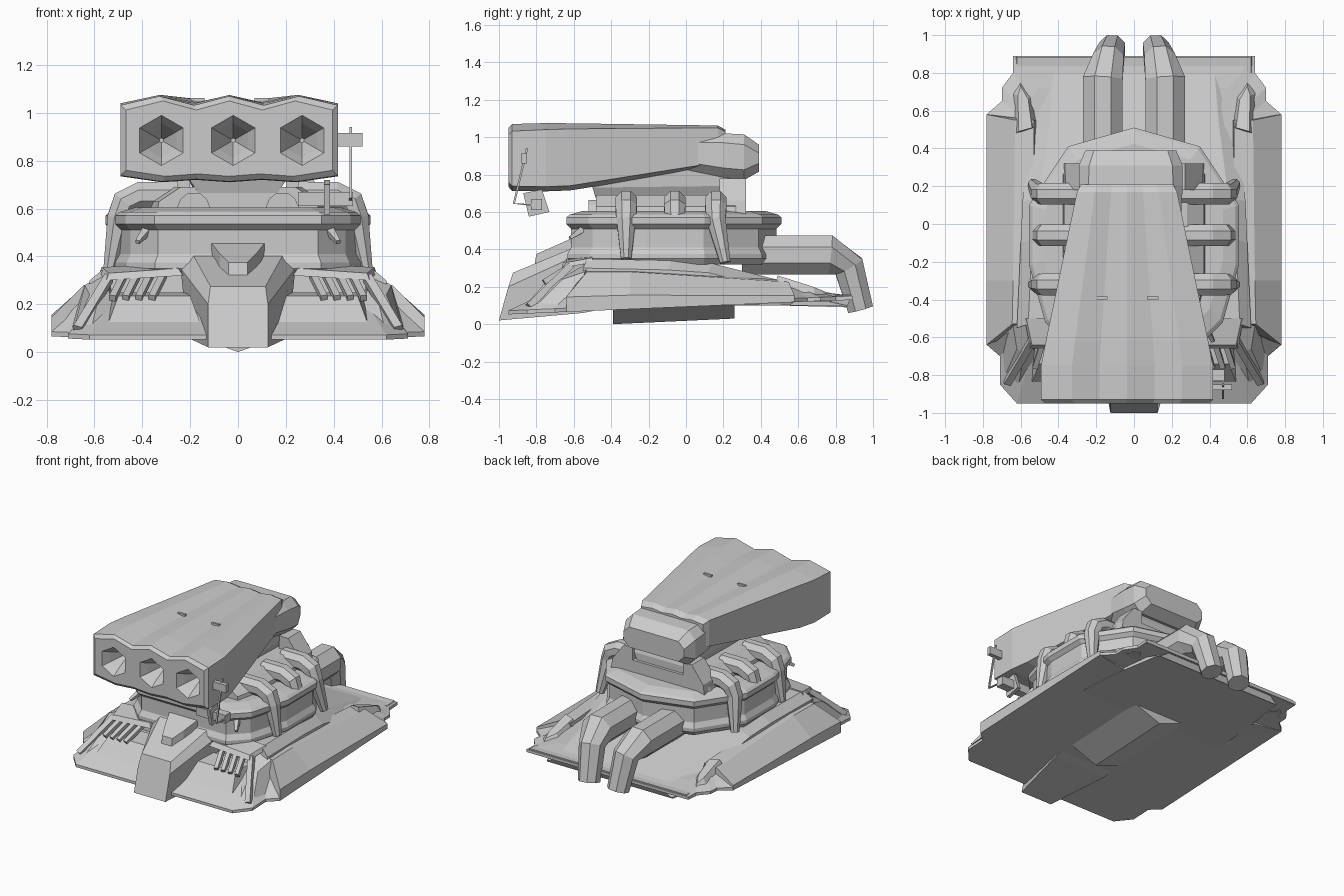
import bpy, bmesh, math
from mathutils import Vector

if "Cube" in bpy.data.objects:
    bpy.data.objects.remove(bpy.data.objects["Cube"])


def loft(name, rings, flip=False):
    """Skin equal-length rings of points, capped at both ends; flip mirrors in x."""
    bm = bmesh.new()
    s = -1 if flip else 1
    vs = [[bm.verts.new((s * p[0], p[1], p[2])) for p in r] for r in rings]
    n = len(vs[0])
    for a, b in zip(vs, vs[1:]):
        for i in range(n):
            j = (i + 1) % n
            bm.faces.new((a[i], a[j], b[j], b[i]))
    bm.faces.new(vs[0])
    bm.faces.new(vs[-1])
    bmesh.ops.remove_doubles(bm, verts=bm.verts, dist=1e-5)
    bmesh.ops.recalc_face_normals(bm, faces=bm.faces)
    me = bpy.data.meshes.new(name)
    bm.to_mesh(me)
    bm.free()
    ob = bpy.data.objects.new(name, me)
    bpy.context.collection.objects.link(ob)
    return ob


def sym(half):
    """Close a half outline with its mirror image."""
    return list(half) + [(-p[0],) + tuple(p[1:]) for p in reversed(half)]


def pair(name, rings):
    loft(name + "_right", rings)
    loft(name + "_left", rings, True)


def box(name, x0, x1, y0, y1, z0, z1):
    return loft(name, [[(x0, y0, z), (x1, y0, z), (x1, y1, z), (x0, y1, z)] for z in (z0, z1)])


def tube_rings(path, radii, sides=8):
    pts = [Vector(p) for p in path]
    flat = len(set(round(q.y, 3) for q in pts)) == 1 or abs(pts[-1].x - pts[0].x) > .2
    ref = Vector((0, 1, 0)) if flat else Vector((1, 0, 0))
    rings = []
    for i, p in enumerate(pts):
        t = (pts[min(i + 1, len(pts) - 1)] - pts[max(i - 1, 0)]).normalized()
        u = (ref - t * ref.dot(t)).normalized()
        v = t.cross(u)
        rings.append([p + radii[i] * (math.cos(a) * u + math.sin(a) * v)
                      for a in [2 * math.pi * (k + .5) / sides for k in range(sides)]])
    return rings


def floor_z(y):
    return 0.093 + 0.043 * y


# lower skirt with cut corners and sloping top
outline = [(.62, -.95), (.71, -.85), (.71, -.7), (.78, -.64), (.78, .58),
           (.70, .65), (.70, .72), (.64, .80), (.64, .89)]
upper = [(.52, -.62, .23), (.56, -.60, .23), (.58, -.58, .24), (.62, -.55, .25), (.60, .50, .22),
         (.59, .56, .21), (.57, .6, .20), (.55, .66, .18), (.50, .72, .17)]
loft("hull_skirt", [sym([(x, y, floor_z(y)) for x, y in outline]),
                    sym([(x, y, floor_z(y) + .02) for x, y in outline]),
                    sym(upper)])

# side fenders
pair("fender", [[(.78, yo, floor_z(yo)), (.78, yo, floor_z(yo) + h), (xr, yr, zr),
                 (.53, yr, zr + .01), (.5, yr, .1)]
                for yo, yr, xr, h, zr in ((-.64, -.53, .645, .08, .28), (-.3, -.3, .64, .075, .28),
                                          (.58, .55, .63, .035, .225))])

# raised deck falling away to the tail
loft("upper_deck", [sym([(xb, y, .1), (xb, y, z - .05), (xt, y + .02, z)])
                    for y, xb, xt, z in ((-.55, .62, .56, .35), (-.1, .60, .54, .34), (.12, .59, .5, .325),
                                         (.5, .56, .45, .23), (.86, .5, .42, .14))])
loft("tail_lip", [sym([(.64, y, z), (.62, y, z + .03)]) for y, z in ((.80, .125), (.885, .13))])

# rear corner guards
pair("rear_guard", [[(.50, .50, .15), (.66, .46, .15), (.67, .70, .12), (.60, .78, .12), (.52, .7, .12)],
                    [(.54, .51, .25), (.61, .49, .26), (.615, .68, .2), (.6, .73, .18), (.56, .66, .2)]])

# front corner guards
pair("front_guard", [[(.5, -.80, .1), (.62, -.9, .07), (.69, -.82, .08), (.70, -.6, .1), (.5, -.5, .1)],
                     [(.54, -.62, .26), (.58, -.68, .24), (.62, -.66, .24), (.64, -.54, .28), (.54, -.5, .34)]])

# keel under the hull
loft("keel", [[(-.26, y, floor_z(y) + .02), (0, y, z), (.26, y, floor_z(y) + .02)]
              for y, z in ((-.39, 0), (.26, .03))])

# prow and its hatch block
loft("prow", [sym([(.125, -1, .02), (.125, -.95, .2), (.115, -.925, .275)]),
              sym([(.21, -.55, .06), (.24, -.62, .35), (.19, -.6, .41)]),
              sym([(.21, -.45, .08), (.24, -.45, .35), (.19, -.45, .41)])])
loft("prow_block", [sym([(.04, -.82, .26), (.04, -.80, .375)]),
                    sym([(.08, -.74, .28), (.075, -.72, .41)]),
                    sym([(.11, -.6, .36), (.11, -.62, .455)])])

# vent frames and ribs on either side of the prow
pair("vent_hood", [[(.23, -.66, .32), (.55, -.66, .30), (.58, -.5, .33), (.23, -.5, .34)],
                   [(.25, -.64, .35), (.54, -.64, .33), (.57, -.5, .355), (.25, -.5, .37)]])
pair("vent_sill", [[(.15, -.86, .1), (.55, -.86, .1), (.55, -.6, .12), (.2, -.6, .12)],
                   [(.2, -.74, .235), (.50, -.74, .235), (.52, -.6, .25), (.22, -.6, .25)]])
for i in range(4):
    x = .31 + i * .055
    pair(f"vent_rib_{i}", tube_rings([(x + .05, -.76, .225), (x, -.6, .325)], [.02, .02], 4))
pair("vent_strut", tube_rings([(.67, -.84, .095), (.54, -.62, .31)], [.026, .026], 4))

# flanged turret ring
ring = [(.35, -.64), (.47, -.52), (.555, -.22), (.555, .1), (.49, .2), (.35, .41), (0, .51)]


def ring_at(s, z):
    return sym([(x * s, (y + .06) * s - .06, z) for x, y in ring])


loft("turret_ring", [ring_at(s, z) for s, z in ((.95, .32), (.99, .35), (.99, .375), (.955, .41), (.955, .51),
                                                (1, .535), (1, .57), (.97, .585), (.85, .605))])
pair("ring_bracket", tube_rings([(.42, -.62, .46), (.38, -.55, .51)], [.012, .025], 4))

# turntable and neck carrying the housing
loft("turntable", [sym([(x, -.48, z), (x + .04, -.3, z), (x + .04, .26, z), (x, .32, z)])
                   for x, z in ((.34, .58), (.33, .63), (.24, .69))])
loft("neck", [sym([(.12, -.46, .6), (.15, .3, .6)]), sym([(.21, -.5, .73), (.2, .3, .74)]),
              sym([(.22, -.5, .8), (.2, .26, .85)])])
pair("neck_post", [[(.2, .18, z), (x, .18, z), (x, .32, z), (.2, .32, z)] for x, z in ((.37, .59), (.36, .66), (.27, .78))])
pair("neck_block", [[(x0, -.52, z), (x1, -.52, z), (x1, -.38, z), (x0, -.38, z)]
                    for x0, x1, z in ((.11, .26, .59), (.13, .24, .64), (.16, .21, .665))])

# hoses over the turret ring
for i, (y, low, lean) in enumerate(((-.32, .35, 0), (-.06, .55, 0), (.16, .33, .05))):
    pair(f"hose_{i}", tube_rings([(.25, y, .655), (.41, y, .655), (.472, y, .625), (.495, y, .56),
                                  (.535, y + lean, low)], [.062, .062, .062, .056, .03], 8))

# exhaust pipes bending down behind
pair("exhaust", tube_rings([(.165, .3, .37), (.165, .77, .37), (.135, .87, .31), (.115, .933, .08)],
                           [.114, .114, .088, .074], 8))

# launcher housing, slightly off centre
CX = -.037


def housing_ring(y, h, top, bot, wave):
    up = [(-1, top - wave), (-.64, top), (-.32, top - wave), (0, top), (.32, top - wave), (.64, top), (1, top - wave)]
    down = [(1, bot + .025), (.62, bot), (.3, bot + .01), (0, bot), (-.3, bot + .01), (-.62, bot), (-1, bot + .025)]
    return [(CX + u * h, y, z) for u, z in up + down]


housing = loft("launcher_housing", [housing_ring(*a) for a in (
    (-.95, .432, 1.05, .735, .038), (-.93, .455, 1.07, .713, .038), (-.75, .455, 1.075, .71, .035),
    (-.62, .43, 1.074, .715, .03), (.17, .265, 1.062, .84, .012), (.21, .245, 1.04, .85, .01))])

# hexagonal muzzle recesses
for i, x in enumerate((-.32, -.02, .268)):
    cutter = loft("muzzle_cutter", [
        [(x + r * math.sin(k * math.pi / 3), y, .885 + r * math.cos(k * math.pi / 3)) for k in range(6)]
        for r, y in ((.112, -.97), (.105, -.95), (.072, -.90), (.01, -.78))])
    mod = housing.modifiers.new("muzzle", 'BOOLEAN')
    mod.object, mod.operation, mod.solver = cutter, 'DIFFERENCE', 'EXACT'
    bpy.context.view_layer.objects.active = housing
    bpy.ops.object.modifier_apply(modifier=mod.name)
    bpy.data.objects.remove(cutter)

# small flush latches on the roof
for i, x in enumerate((-.17, .1)):
    box(f"roof_latch_{i}", x - .03, x + .03, -.40, -.385, 1.03, 1.062)


# chamfered rear cap
def cap_ring(y, h, z0, z1, c):
    half = [(h - c, z0), (h, z0 + c), (h, z1 - c), (h - c, z1)]
    return [(CX + .02 + p[0], y, p[1]) for p in sym(half)]


loft("rear_cap", [cap_ring(*a) for a in ((-.02, .262, .83, 1.01, .04), (.2, .275, .785, 1.02, .05),
                                         (.31, .275, .77, 1.015, .055), (.39, .24, .815, .96, .045))])

# sight on the right side of the housing
box("sight_head", .38, .52, -.88, -.85, .86, .915)
loft("sight_rod", tube_rings([(.472, -.85, .94), (.472, -.92, .645), (.47, -.8, .635)], [.008] * 3, 4))
box("sight_arm", .25, .48, -.83, -.77, .61, .67)
loft("sight_plate", [[(x, -.87, .70), (x, -.84, .575), (x, -.73, .60), (x, -.77, .72)] for x in (.36, .385)])
